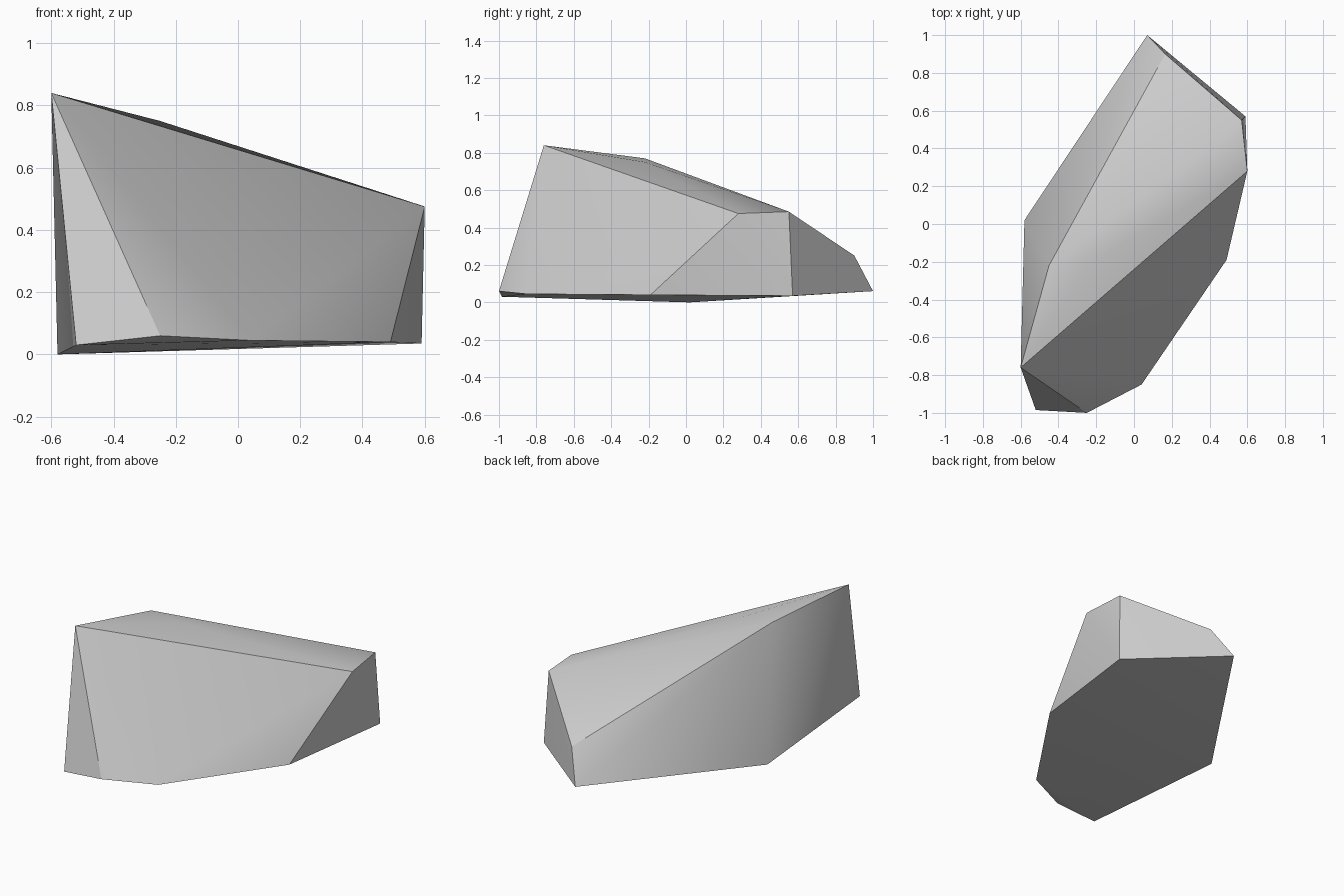
import bpy
import bmesh
import math

cube = bpy.data.objects.get("Cube")
if cube:
    bpy.data.objects.remove(cube, do_unlink=True)

# Grey stone material
stone = bpy.data.materials.new("stone_grey")
stone.use_nodes = True
colour = (0.6, 0.6, 0.6, 1.0)
stone.diffuse_color = colour
stone.node_tree.nodes["Principled BSDF"].inputs["Base Color"].default_value = colour

# Ground outline of the boulder, walked around its base
base_corners = [
    (0.07, 1.0, 0.06), (0.59, 0.57, 0.035), (0.49, -0.19, 0.04),
    (0.04, -0.85, 0.045), (-0.25, -1.0, 0.06), (-0.52, -0.985, 0.03),
    (-0.58, 0.02, 0.0),
]
# Peak, ridge and shoulder corners
upper_corners = [
    (-0.6, -0.76, 0.84), (-0.45, -0.22, 0.77), (-0.25, -0.22, 0.75),
    (0.6, 0.28, 0.475), (0.57, 0.55, 0.485), (0.165, 0.9, 0.25),
]

# Wrap the corners in a faceted convex shell
bm = bmesh.new()
for corner in base_corners + upper_corners:
    bm.verts.new(corner)
hull = bmesh.ops.convex_hull(bm, input=bm.verts[:], use_existing_faces=False)
loose = {v for v in hull["geom_interior"] + hull["geom_unused"]
         if isinstance(v, bmesh.types.BMVert)}
if loose:
    bmesh.ops.delete(bm, geom=list(loose), context="VERTS")
bmesh.ops.recalc_face_normals(bm, faces=bm.faces[:])

mesh = bpy.data.meshes.new("boulder")
bm.to_mesh(mesh)
bm.free()
mesh.materials.append(stone)

boulder = bpy.data.objects.new("boulder", mesh)
bpy.context.collection.objects.link(boulder)

# Soften shallow edges, keep the strong creases
bpy.ops.object.select_all(action="DESELECT")
boulder.select_set(True)
bpy.context.view_layer.objects.active = boulder
bpy.ops.object.shade_smooth_by_angle(angle=math.radians(30))
